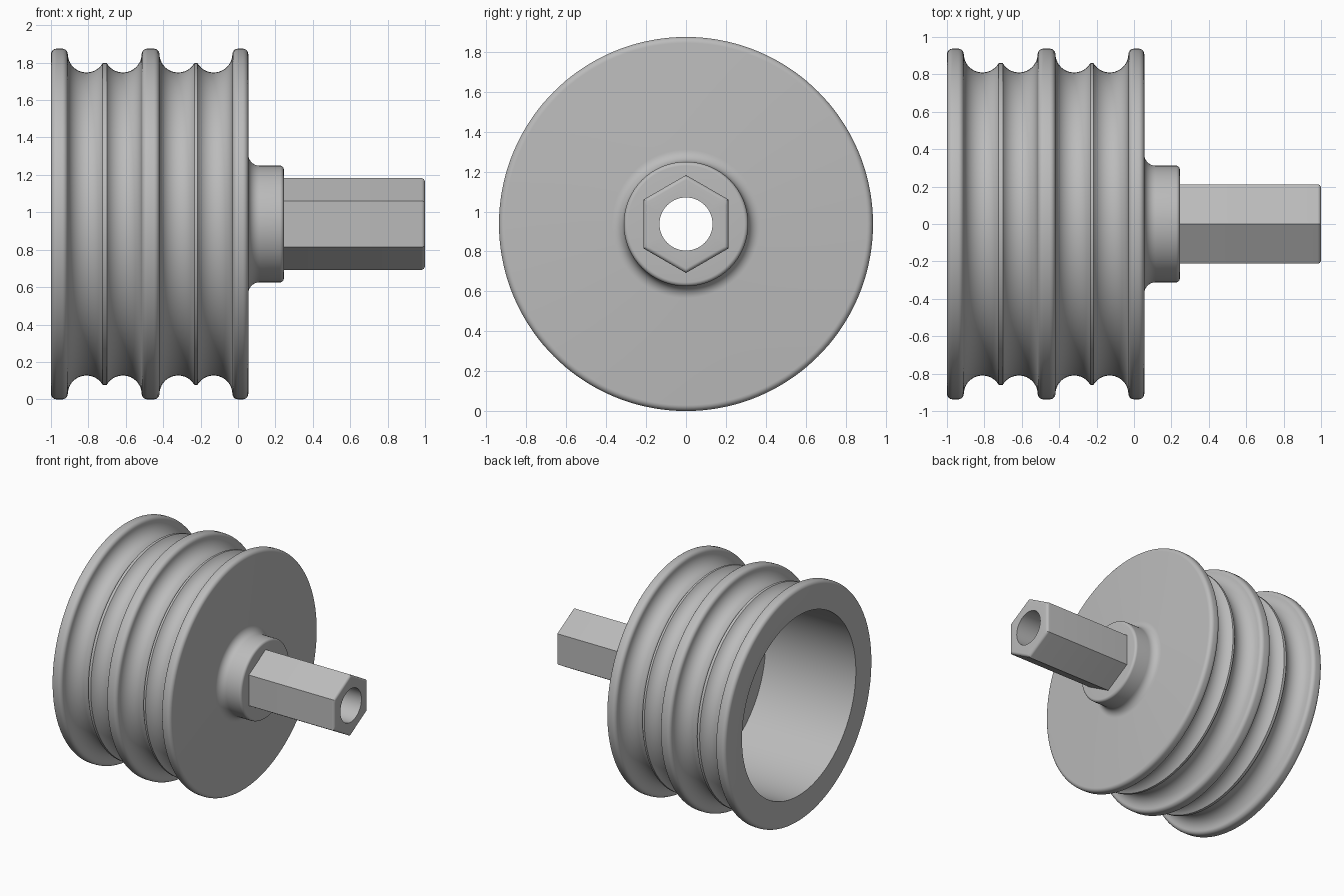
import bpy, bmesh
from math import sin, cos, pi, radians

cube = bpy.data.objects.get("Cube")
if cube:
    bpy.data.objects.remove(cube, do_unlink=True)

AXIS_Z = 0.9375
RIM = 0.9375       # flange radius
BORE = 0.133       # through hole
CUP = 0.72         # open cavity radius

steel = bpy.data.materials.new("plain_grey")
steel.use_nodes = True
grey = (0.5, 0.5, 0.5, 1)
steel.diffuse_color = grey
steel.node_tree.nodes["Principled BSDF"].inputs["Base Color"].default_value = grey


def arc(x, r, radius, start, end, steps=6):
    """Profile points (x, r) along an arc, angles in degrees."""
    angles = [radians(start + (end - start) * i / steps) for i in range(steps + 1)]
    return [(x + radius * cos(a), r + radius * sin(a)) for a in angles]


def lathe(name, profile, segments, closed, shape=lambda radius, a: radius):
    """Sweep a profile around the x axis; shape adjusts the radius by angle."""
    bm = bmesh.new()
    rings = []
    for x, r in profile:
        ring = []
        for j in range(segments):
            a = 2 * pi * j / segments
            s = shape(r, a)
            ring.append(bm.verts.new((x, s * cos(a), AXIS_Z + s * sin(a))))
        rings.append(ring)
    pairs = list(zip(rings, rings[1:]))
    if closed:
        pairs.append((rings[-1], rings[0]))
    for p, q in pairs:
        for j in range(segments):
            k = (j + 1) % segments
            bm.faces.new((p[j], p[k], q[k], q[j]))
    mesh = bpy.data.meshes.new(name)
    bm.to_mesh(mesh)
    bm.free()
    mesh.materials.append(steel)
    obj = bpy.data.objects.new(name, mesh)
    bpy.context.collection.objects.link(obj)
    bpy.ops.object.select_all(action='DESELECT')
    obj.select_set(True)
    bpy.context.view_layer.objects.active = obj
    bpy.ops.object.shade_smooth_by_angle(angle=radians(32))
    return obj


def flange(left, right, fillet=0.03):
    return (arc(left + fillet, RIM - fillet, fillet, 180, 90)
            + arc(right - fillet, RIM - fillet, fillet, 90, 0))


def double_groove(left, right, radius=0.1):
    """Two round grooves meeting in a narrow ridge."""
    return (arc(left + radius, 0.91, radius, 180, 330, 16)
            + arc(right - radius, 0.91, radius, 210, 360, 16))


# Grooved drum with hub, open cavity and through hole
drum = [(-1, CUP)]
drum += flange(-1, -0.91) + double_groove(-0.91, -0.515)
drum += flange(-0.515, -0.42) + double_groove(-0.42, -0.03)
drum += flange(-0.03, 0.055)
drum += arc(0.115, 0.372, 0.06, 180, 270, 8)
drum += arc(0.225, 0.292, 0.02, 90, 0)
drum += [(0.245, BORE), (-0.2, BORE), (-0.2, CUP)]
lathe("grooved_drum", drum, 144, True)


# Hexagonal shaft, corners up and down, round bore
def hexagon(radius, a):
    if radius <= BORE:
        return radius
    return radius / cos((a + pi / 6) % (pi / 3) - pi / 6)


shaft = [(0.245, 0.2125)] + arc(0.98, 0.1925, 0.02, 90, 0)
shaft += [(1, BORE), (0.245, BORE)]
lathe("hex_shaft", shaft, 72, False, hexagon)
